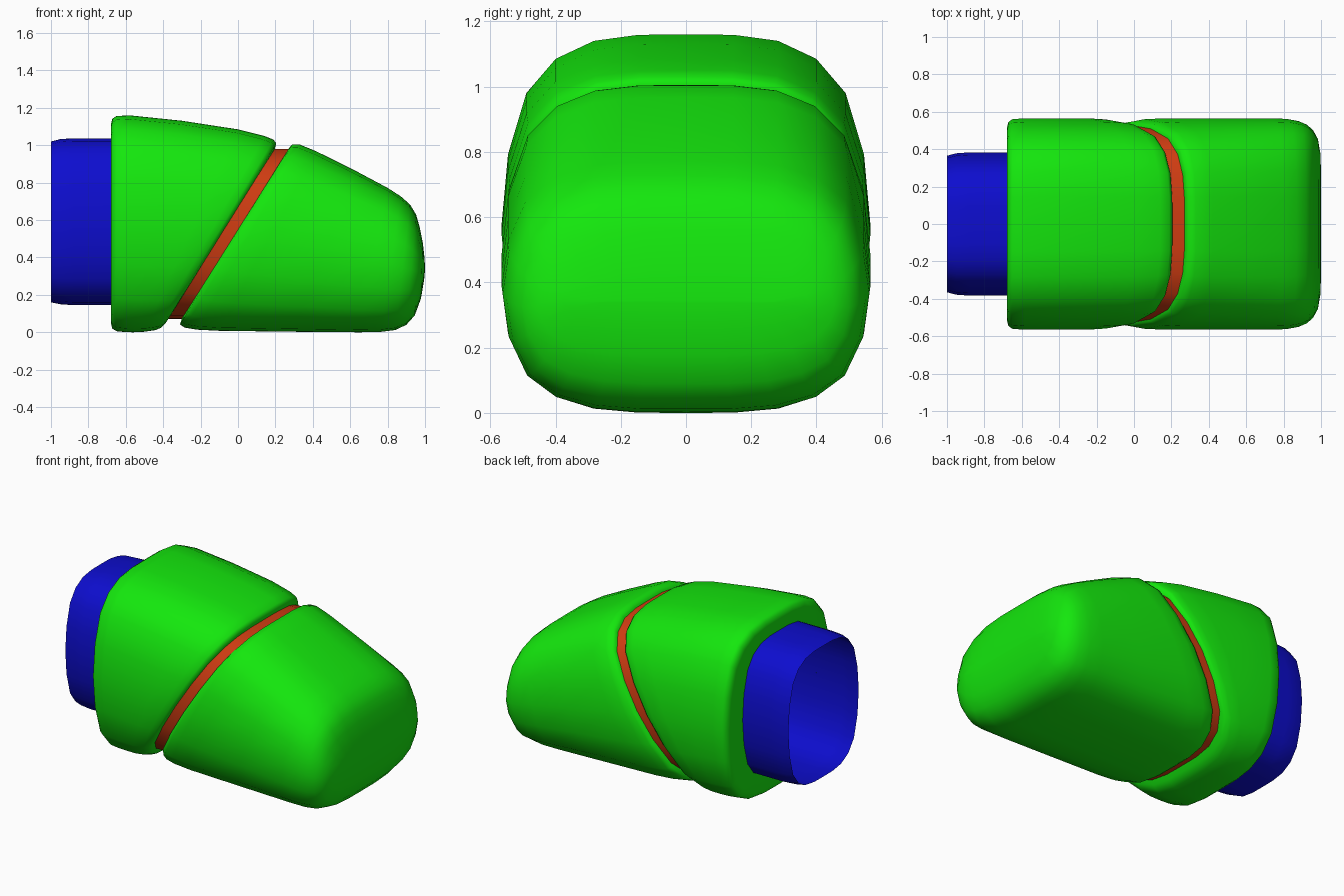
import bpy, bmesh, math

N = 24
# vertical fraction of the boxy oval section, per 15 degrees from top to side
V = [1.0, 0.998, 0.966, 0.871, 0.69, 0.365, 0.0]


def material(name, rgb):
    m = bpy.data.materials.new(name)
    m.diffuse_color = (*rgb, 1)
    return m


def section(bottom, top, w):
    """Boxy oval ring tilted between a bottom and a top (x, z) point."""
    pts = []
    for i in range(N):
        a = 2 * math.pi * i / N
        k = min(i, N - i)                      # mirrored left and right
        v = V[k] if k <= 6 else -V[12 - k]     # mirrored top and bottom
        f = (v + 1) / 2
        pts.append((bottom[0] + (top[0] - bottom[0]) * f,
                    w * math.sin(a),
                    bottom[1] + (top[1] - bottom[1]) * f))
    return pts


def loft(name, rings, mat, cap_end=False):
    """Skin rings given as (bottom x, bottom z, top x, top z, half width)."""
    bm = bmesh.new()
    loops = [[bm.verts.new(p) for p in section(r[:2], r[2:4], r[4])] for r in rings]
    for a, b in zip(loops, loops[1:]):
        for i in range(N):
            j = (i + 1) % N
            bm.faces.new((a[i], a[j], b[j], b[i]))
    if cap_end:
        bm.faces.new(loops[-1])
    bmesh.ops.recalc_face_normals(bm, faces=bm.faces)
    me = bpy.data.meshes.new(name)
    bm.to_mesh(me)
    bm.free()
    ob = bpy.data.objects.new(name, me)
    bpy.context.collection.objects.link(ob)
    me.materials.append(mat)
    bpy.ops.object.select_all(action='DESELECT')
    ob.select_set(True)
    bpy.context.view_layer.objects.active = ob
    bpy.ops.object.shade_smooth_by_angle(angle=math.radians(70))
    return ob


green = material("green", (0.007, 0.80, 0.004))
blue = material("blue", (0.004, 0.004, 0.62))
red = material("red", (0.62, 0.045, 0.006))

# Hollow connecting sleeve at the back
loft("sleeve", [
    (-1.0, 0.16, -1.0, 1.02, 0.365),
    (-0.95, 0.15, -0.95, 1.033, 0.378),
    (-0.88, 0.145, -0.88, 1.037, 0.383),
    (-0.25, 0.145, -0.25, 1.037, 0.383),
], blue, cap_end=True)

# Rear shell with rounded rims and a slanted front edge
loft("rear_shell", [
    (-0.68, 0.145, -0.68, 1.035, 0.383),
    (-0.68, 0.05, -0.68, 1.11, 0.51),
    (-0.672, 0.02, -0.672, 1.142, 0.545),
    (-0.65, 0.006, -0.65, 1.156, 0.56),
    (-0.60, 0.001, -0.58, 1.16, 0.565),
    (-0.56, 0.0, -0.30, 1.131, 0.565),
    (-0.50, 0.003, 0.0, 1.085, 0.565),
    (-0.44, 0.012, 0.14, 1.05, 0.559),
    (-0.41, 0.025, 0.19, 1.03, 0.55),
    (-0.39, 0.045, 0.205, 1.01, 0.54),
    (-0.37, 0.075, 0.195, 0.975, 0.52),
], green)

# Inner band showing through the slanted gap
loft("joint_band", [
    (-0.43, 0.072, 0.14, 0.98, 0.527),
    (-0.24, 0.072, 0.32, 0.98, 0.527),
], red)

# Tapered tip shell with a rounded blunt end
loft("tip_shell", [
    (-0.30, 0.075, 0.265, 0.972, 0.52),
    (-0.31, 0.042, 0.275, 0.988, 0.54),
    (-0.285, 0.025, 0.29, 1.005, 0.55),
    (-0.22, 0.014, 0.33, 1.004, 0.56),
    (-0.10, 0.008, 0.42, 0.967, 0.565),
    (0.30, 0.003, 0.62, 0.868, 0.565),
    (0.65, 0.0, 0.80, 0.772, 0.565),
    (0.76, 0.002, 0.87, 0.727, 0.562),
    (0.84, 0.012, 0.92, 0.683, 0.55),
    (0.90, 0.04, 0.952, 0.63, 0.53),
    (0.945, 0.09, 0.972, 0.56, 0.50),
    (0.978, 0.18, 0.988, 0.48, 0.455),
    (0.995, 0.28, 0.997, 0.40, 0.38),
    (1.0, 0.335, 1.0, 0.345, 0.28),
], green, cap_end=True)
